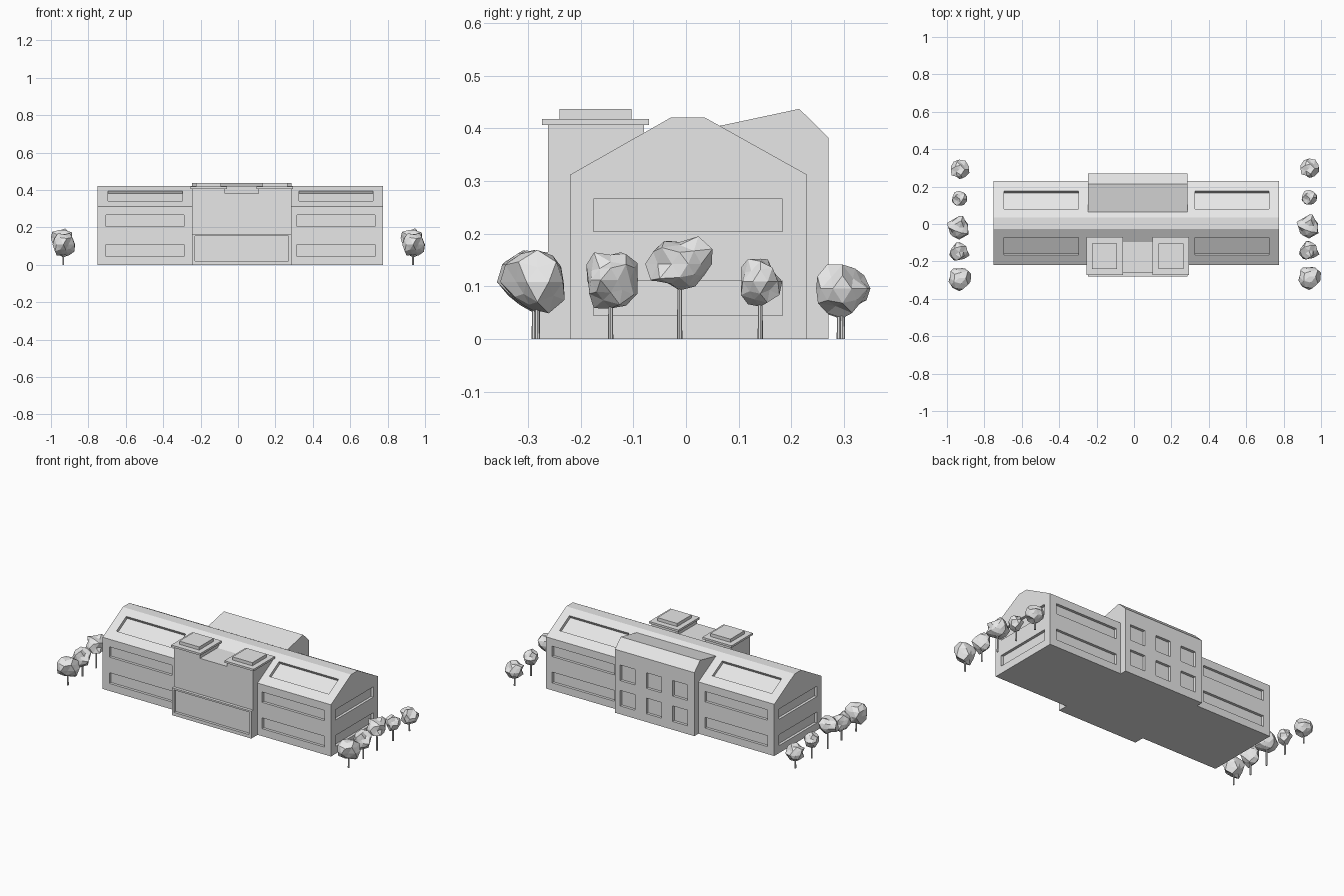
import bpy, bmesh, math, random
from mathutils import Vector

if "Cube" in bpy.data.objects:
    bpy.data.objects.remove(bpy.data.objects["Cube"])

GREY = (0.8, 0.8, 0.8, 1)
mat = bpy.data.materials.new("light_grey")
mat.use_nodes = True
mat.diffuse_color = GREY
mat.node_tree.nodes["Principled BSDF"].inputs["Base Color"].default_value = GREY


def make(name, bm):
    bmesh.ops.recalc_face_normals(bm, faces=bm.faces)
    mesh = bpy.data.meshes.new(name)
    bm.to_mesh(mesh)
    bm.free()
    mesh.materials.append(mat)
    ob = bpy.data.objects.new(name, mesh)
    bpy.context.collection.objects.link(ob)
    return ob


def add_prism(bm, profile, x0, x1):
    """Extrude a (y, z) outline along x."""
    face = bm.faces.new([bm.verts.new((x0, y, z)) for y, z in profile])
    out = bmesh.ops.extrude_face_region(bm, geom=[face])
    verts = [v for v in out["geom"] if isinstance(v, bmesh.types.BMVert)]
    bmesh.ops.translate(bm, verts=verts, vec=(x1 - x0, 0, 0))


def add_box(bm, x0, x1, y0, y1, z0, z1):
    add_prism(bm, [(y0, z0), (y1, z0), (y1, z1), (y0, z1)], x0, x1)


def prism(name, profile, x0, x1):
    bm = bmesh.new()
    add_prism(bm, profile, x0, x1)
    return make(name, bm)


def box(name, *dims):
    bm = bmesh.new()
    add_box(bm, *dims)
    return make(name, bm)


def carve(ob, cut_bm):
    """Subtract the recess shapes and bake the result."""
    cutter = make("recess_cutter", cut_bm)
    cutter.hide_render = True
    mod = ob.modifiers.new("recesses", "BOOLEAN")
    mod.operation = "DIFFERENCE"
    mod.solver = "EXACT"
    mod.object = cutter
    bpy.context.view_layer.update()
    deps = bpy.context.evaluated_depsgraph_get()
    baked = bpy.data.meshes.new_from_object(ob.evaluated_get(deps))
    ob.modifiers.clear()
    ob.data = baked
    bpy.data.objects.remove(cutter)


DEPTH = 0.016
FLOORS = [(0.045, 0.11), (0.204, 0.266)]
LEFT, RIGHT = -0.75, 0.775
FRONT, BACK, EAVE, RIDGE = -0.22, 0.23, 0.312, 0.421
MID = (-0.245, 0.285)

# Long main hall with a flat-topped gable roof
hall = prism("main_hall", [(FRONT, 0), (BACK, 0), (BACK, EAVE), (0.035, RIDGE),
                           (-0.028, RIDGE), (FRONT, EAVE)], LEFT, RIGHT)
cut = bmesh.new()
for z0, z1 in FLOORS:
    # Window bands on the long walls
    for x0, x1 in ((-0.705, -0.288), (0.315, 0.732)):
        add_box(cut, x0, x1, FRONT - 0.05, FRONT + DEPTH, z0, z1)
        add_box(cut, x0, x1, BACK - DEPTH, BACK + 0.05, z0, z1)
    # Window bands on the end walls
    add_box(cut, LEFT - 0.05, LEFT + DEPTH, -0.176, 0.183, z0, z1)
    add_box(cut, RIGHT - DEPTH, RIGHT + 0.05, -0.176, 0.183, z0, z1)
# Recessed skylights cut square to each roof slope
for eave_y, ridge_y in ((FRONT, -0.028), (BACK, 0.035)):
    low, high = Vector((eave_y, EAVE)), Vector((ridge_y, RIDGE))
    run = high - low
    normal = Vector((-run.y, run.x)).normalized()
    if normal.y < 0:
        normal.negate()
    a, b = low + run * 0.28, low + run * 0.77
    outline = [a - normal * 0.018, b - normal * 0.018, b + normal * 0.03, a + normal * 0.03]
    for x0, x1 in ((-0.695, -0.298), (0.325, 0.722)):
        add_prism(cut, outline, x0, x1)
carve(hall, cut)

# Front entrance block and its two capped towers
box("entrance_block", *MID, -0.262, 0, 0, 0.382)
for side, x0, x1 in (("right", -0.245, -0.07), ("left", 0.11, 0.285)):
    box(side + "_tower", x0, x1, -0.262, -0.08, 0.1, 0.406)
    box(side + "_tower_ledge", x0 - 0.01, x1 + 0.01, -0.273, -0.07, 0.406, 0.418)
    box(side + "_tower_cap", x0 + 0.021, x1 - 0.021, -0.24, -0.103, 0.418, 0.437)

# Framed entrance portal
portal = box("entrance_portal", -0.245, 0.285, -0.28, -0.2, 0, 0.165)
cut = bmesh.new()
add_box(cut, -0.231, 0.271, -0.32, -0.264, 0.02, 0.155)
carve(portal, cut)

# Rear block with an uneven roof and six square windows
rear = prism("rear_block", [(0, 0), (0.27, 0), (0.27, 0.383), (0.215, 0.437),
                            (0.065, 0.405), (0, 0.391)], *MID)
cut = bmesh.new()
for x in (-0.15, 0.025, 0.2):
    for z in (0.097, 0.25):
        add_box(cut, x - 0.05, x + 0.05, 0.27 - DEPTH, 0.32, z - 0.047, z + 0.047)
carve(rear, cut)

# Rows of faceted trees beside both ends: y, crown radius, crown bottom and top
TREES = [(-0.285, 0.066, 0.042, 0.175), (-0.146, 0.057, 0.056, 0.168),
         (-0.015, 0.066, 0.086, 0.2), (0.138, 0.042, 0.064, 0.155),
         (0.294, 0.055, 0.045, 0.147)]
for side, tx in (("right", -0.934), ("left", 0.936)):
    rng = random.Random(4)
    for i, (y, radius, low, high) in enumerate(TREES, 1):
        ty = y + math.copysign(0.003, tx)
        bm = bmesh.new()
        bmesh.ops.create_icosphere(bm, subdivisions=2, radius=1)
        half = (high - low) / 2
        for v in bm.verts:
            v.co *= rng.uniform(0.72, 1.12)
            v.co = (tx + v.co.x * radius * 0.95, ty + v.co.y * radius,
                    low + half + v.co.z * half)
        make(f"{side}_tree_crown_{i}", bm)
        bm = bmesh.new()
        top = low + half
        bmesh.ops.create_cone(bm, cap_ends=True, segments=8, radius1=0.005,
                              radius2=0.004, depth=top)
        bmesh.ops.translate(bm, verts=bm.verts, vec=(tx, ty, top / 2))
        make(f"{side}_tree_trunk_{i}", bm)
